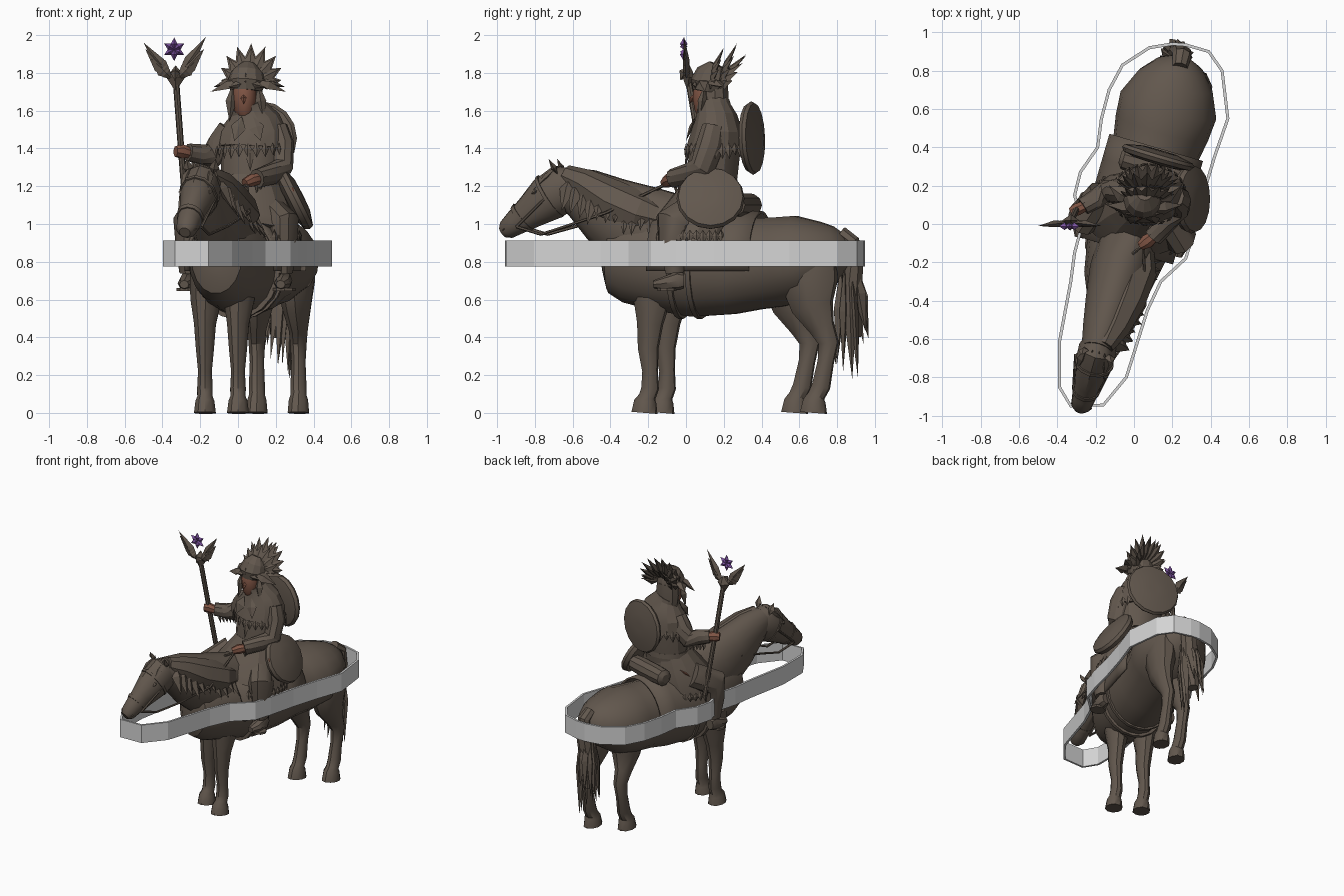
import bpy, bmesh, math, random
from mathutils import Vector as V
random.seed(4)

def material(name, rgb):
    m = bpy.data.materials.new(name)
    m.diffuse_color = (*rgb, 1)
    return m

BROWN = material("umber brown", (0.122, 0.096, 0.075))
SKIN = material("red brown skin", (0.215, 0.090, 0.058))
PURPLE = material("violet crystal", (0.21, 0.09, 0.36))
GREY = material("light grey", (0.66, 0.66, 0.66))
ACROSS = V((0.96, -0.28, 0))          # sideways direction of the turned horse
ALONG = V((0.28, 0.96, 0))

def finish(name, bm, mat, angle=35):
    bmesh.ops.recalc_face_normals(bm, faces=bm.faces)
    me = bpy.data.meshes.new(name)
    bm.to_mesh(me)
    bm.free()
    me.materials.append(mat)
    ob = bpy.data.objects.new(name, me)
    bpy.context.collection.objects.link(ob)
    if angle:
        me.shade_smooth()
        me.set_sharp_from_angle(angle=math.radians(angle))
    return ob

def loft(name, pts, mat=BROWN, n=12, side=ACROSS, angle=35):
    """Skin ellipses (x, y, z, half width, half depth) along a path."""
    bm, rings = bmesh.new(), []
    for i, p in enumerate(pts):
        t = (V(pts[min(i + 1, len(pts) - 1)][:3]) - V(pts[max(i - 1, 0)][:3])).normalized()
        s = V(side)
        s = (s - t * t.dot(s)).normalized()
        u = t.cross(s)
        rings.append([bm.verts.new(V(p[:3]) + s * p[3] * math.cos(a) + u * p[4] * math.sin(a))
                      for a in [math.tau * k / n for k in range(n)]])
    for r, q in zip(rings, rings[1:]):
        for k in range(n):
            bm.faces.new((r[k], r[(k + 1) % n], q[(k + 1) % n], q[k]))
    bm.faces.new(rings[0])
    bm.faces.new(rings[-1])
    return finish(name, bm, mat, angle)

def horse(pts):
    return [(0.29 * y, y, z, a, b) for y, z, a, b in pts]

def tube(name, pts, r, mat=BROWN, n=6, side=(0.8, 0.1, 0.6)):
    return loft(name, [(*p, r, r) for p in pts], mat, n, side)

def blades(name, items, mat=BROWN):
    """Faceted leaf shapes: (base, tip, width, thickness, face direction)."""
    bm = bmesh.new()
    for b, e, w, th, d in items:
        b, e, d = V(b), V(e), V(d)
        ax = (e - b).normalized()
        s = ax.cross(d).normalized()
        f = s.cross(ax)
        m = b.lerp(e, 0.45)
        mid = [bm.verts.new(m + o) for o in (s * w, f * th, -s * w, -f * th)]
        vb, ve = bm.verts.new(b), bm.verts.new(e)
        for k in range(4):
            bm.faces.new((vb, mid[k], mid[(k + 1) % 4]))
            bm.faces.new((ve, mid[(k + 1) % 4], mid[k]))
    return finish(name, bm, mat, 0)

def disc(name, c, normal, r, t, side, n=16):
    c, nn = V(c), V(normal).normalized()
    prof = [(-t, .6 * r), (-t * .6, .93 * r), (0, r), (t * .5, .95 * r), (t, .5 * r), (t * 1.05, .03)]
    return loft(name, [(*(c + nn * h), q, q) for h, q in prof], BROWN, n, side, 30)

# horse trunk, neck and head
loft("horse_body", horse([(.86, .90, .05, .05), (.82, .88, .13, .12), (.75, .85, .20, .17),
     (.62, .82, .26, .23), (.50, .80, .25, .24), (.38, .79, .228, .245), (.25, .78, .235, .26),
     (.05, .78, .232, .275), (-.15, .80, .21, .26), (-.30, .82, .18, .24), (-.39, .83, .14, .20),
     (-.43, .83, .07, .11)]), n=18)
loft("horse_neck", horse([(-.06, .90, .16, .26), (-.26, .985, .16, .235), (-.42, 1.075, .135, .19),
     (-.55, 1.165, .11, .14), (-.66, 1.215, .085, .095)]), n=14)
loft("horse_head", horse([(-.56, 1.21, .06, .08), (-.65, 1.19, .10, .13), (-.74, 1.13, .096, .122),
     (-.83, 1.06, .072, .09), (-.905, 1.005, .062, .068), (-.95, .97, .054, .054),
     (-.972, .955, .03, .03)]), n=12)
ears, eyes = [], []
for s in (-1, 1):
    c = V((-.195, -.66, 1.26)) + ACROSS * .065 * s
    ears.append((c, c + V((0, -.045, .085)) + ACROSS * .015 * s, .028, .016, (0, -1, 0)))
    e = V((-.225, -.775, 1.17)) + ACROSS * .080 * s
    eyes.append((e + V((0, .02, .012)), e + V((0, -.025, -.012)), .014, .014, ACROSS))
    n = V((-.275, -.94, .98)) + ACROSS * .047 * s
    eyes.append((n, n + V((0, -.02, -.015)), .008, .012, ACROSS))
blades("horse_ears", ears)
blades("horse_eyes_and_nostrils", eyes)

# mane lying on the right of the neck, forelock
loft("mane_mass", [(.29 * y + d, y, z, a, b) for y, z, d, a, b in ((-.64, 1.255, .03, .05, .06),
     (-.54, 1.21, .05, .085, .085), (-.40, 1.12, .065, .11, .12), (-.24, 1.05, .07, .12, .12),
     (-.12, 1.02, .05, .09, .08))], n=8, angle=15)
locks = []
for i in range(11):
    t = i / 10
    c = V((0, -.60 + .42 * t, 1.275 - .11 * t))
    c.x = .29 * c.y + .05
    e = c + ACROSS * (.10 + .05 * t + .02 * random.random()) + V((0, -.03 + .06 * t, -.20 - .06 * random.random()))
    locks.append((c, e, .045, .03, (.8, -.2, .6)))
for d in (-.05, -.015, .02, .05):
    c = V((-.2, -.66, 1.31)) + ACROSS * d
    locks.append((c, c + V((-.03, -.13, -.13)) + ACROSS * d * .5, .025, .018, (0, -1, .6)))
blades("horse_mane", locks)

# tail
loft("tail_root", [(.24, .82, .95, .04, .04), (.25, .88, .91, .05, .04), (.245, .89, .78, .06, .05),
     (.22, .87, .58, .065, .06), (.21, .89, .40, .04, .04)], n=8, angle=20)
blades("tail_hair", [((.235 + .05 * math.cos(i * 2.4), .86 + .04 * math.sin(i * 2.4), .80),
                      (.205 + .07 * math.cos(i * 2.4), .88 + .09 * math.sin(i * 2.4), .18 + .035 * (i * 5 % 8)),
                      .035, .025, (math.cos(i), math.sin(i), 0)) for i in range(12)])

# horse legs with hooves
for name, x, y in (("right", .0, -.20), ("left", -.175, -.11)):
    loft("front_leg_" + name, [(x + .01, y + .04, .78, .09, .13), (x + .005, y + .02, .60, .085, .10),
         (x, y + .01, .47, .06, .07), (x, y, .34, .05, .055), (x, y + .01, .22, .038, .042),
         (x, y + .01, .13, .043, .047), (x, y - .005, .085, .042, .045), (x, y - .015, .06, .052, .06),
         (x, y - .02, 0, .06, .07)], n=10)
for name, x, y, d in (("right", .32, .69, -.015), ("left", .10, .59, .02)):
    loft("hind_leg_" + name, [(x + d, y - .03, .86, .09, .14), (x + d, y - .04, .70, .10, .16),
         (x + d / 2, y - .02, .56, .075, .115), (x, y + .03, .45, .052, .07), (x, y + .065, .37, .045, .055),
         (x, y + .05, .27, .039, .044), (x, y + .025, .14, .044, .05), (x, y, .09, .044, .046),
         (x, y - .01, .065, .053, .06), (x, y - .015, 0, .058, .073)], n=10)

# saddle blanket draped over the back
bm, rows = bmesh.new(), []
for y in (-.14, 0, .13, .27, .40):
    row = []
    for k in range(17):
        a = math.radians(-8 + 196 * k / 16)
        p = V((.29 * y, y, .79)) + ACROSS * .255 * math.cos(a)
        row.append(bm.verts.new(p + V((0, 0, .28 * math.sin(a)))))
    rows.append(row)
for r, q in zip(rows, rows[1:]):
    for k in range(16):
        bm.faces.new((r[k], r[k + 1], q[k + 1], q[k]))
mod = finish("saddle_blanket", bm, BROWN).modifiers.new("thickness", "SOLIDIFY")
mod.thickness = .015

# girth straps, bridle and reins
for i, y in enumerate((-.04, .06)):
    loft("girth_strap_%d" % i, horse([(y, .782, .245, .285), (y + .025, .782, .245, .285)]), n=20)
loft("bridle_noseband", horse([(-.86, 1.040, .074, .087), (-.877, 1.026, .071, .082)]), n=12)
loft("bridle_browband", horse([(-.715, 1.150, .105, .13), (-.73, 1.14, .104, .128)]), n=12)
for s in (-1, 1):
    c = V((-.255, -.88, .985)) + ACROSS * .064 * s
    tube("rein_%d" % s, [c, c + V((.04, .13, -.04)), V((-.15, -.6, .99)) + ACROSS * .10 * s,
         V((-.09, -.38, 1.06)) + ACROSS * .155 * s, V((.05, -.11, 1.21))], .008)
    tube("cheek_strap_%d" % s, [c, c + V((.045, .17, .16)) + ACROSS * .035 * s], .008)

# bedroll tied behind the saddle
c = V((.10, .30, 1.10))
loft("bedroll", [(*(c + ACROSS * d), r, r) for d, r in
     ((-.18, .03), (-.16, .06), (-.08, .065), (.08, .065), (.16, .06), (.18, .03))], n=10, side=ALONG)

# rider coat, cape and belt
X = (1, 0, 0)
loft("coat_skirt", [(.07, .13, 1.24, .15, .13), (.06, .11, 1.12, .22, .18), (.04, .075, 1.0, .275, .23),
     (.035, .055, .94, .29, .24)], n=14, side=X, angle=20)
loft("coat_torso", [(.07, .13, 1.15, .165, .14), (.07, .14, 1.25, .16, .135), (.075, .15, 1.38, .165, .14),
     (.08, .16, 1.49, .16, .125), (.06, .15, 1.58, .08, .08), (.045, .13, 1.62, .06, .06)], n=14, side=X, angle=25)
loft("belt", [(.07, .13, 1.20, .172, .148), (.07, .13, 1.235, .168, .145)], n=14, side=X)
loft("shoulder_cape", [(.075, .155, 1.40, .19, .155), (.08, .165, 1.49, .182, .14), (.075, .16, 1.56, .145, .115),
     (.06, .15, 1.61, .10, .092), (.05, .145, 1.635, .088, .09)], n=14, side=X, angle=20)

def hem(name, cx, cy, z, a, b, length, n):
    items = []
    for k in range(n):
        t = math.tau * k / n
        o = V((a * math.cos(t), b * math.sin(t), 0))
        p = V((cx, cy, z)) + o
        items.append((p + V((0, 0, .03)), p + o * .04 - V((0, 0, length * (.7 + .5 * random.random()))), .022, .008, o))
    blades(name, items)

hem("cape_fringe", .075, .155, 1.40, .19, .155, .05, 26)
hem("skirt_fringe", .035, .055, .94, .29, .24, .05, 44)
blades("collar_flaps", [((.05 + .03 * s, .05, 1.57), (.05 + .07 * s, .0, 1.44), .04, .012, (0, -1, .3)) for s in (-1, 1)]
       + [((.06, .03, 1.47), (.065, -.01, 1.28), .03, .012, (0, -1, 0))])

# rider arms, hands, legs and boots
loft("left_arm", [(.20, .15, 1.51, .06, .07), (.225, .13, 1.42, .07, .08), (.225, .09, 1.30, .065, .075),
     (.18, .02, 1.265, .055, .06), (.10, -.07, 1.24, .05, .052)], n=10, side=(.8, .6, .1), angle=25)
loft("right_arm", [(-.04, .16, 1.50, .06, .07), (-.09, .17, 1.42, .065, .075), (-.14, .17, 1.36, .06, .07),
     (-.20, .13, 1.37, .05, .055), (-.265, .09, 1.38, .045, .048)], n=10, side=(.3, .9, .3), angle=25)
loft("left_hand", [(.11, -.06, 1.24, .03, .03), (.07, -.09, 1.23, .04, .035), (.035, -.115, 1.215, .025, .025)], SKIN, 8, (.6, -.6, .5))
loft("right_hand", [(-.255, .095, 1.375, .03, .03), (-.30, .075, 1.385, .034, .04), (-.33, .06, 1.385, .025, .03)], SKIN, 8, (.3, .9, .2))
blades("sleeve_fringe", [(V((.215, .06, 1.26)).lerp(V((.10, -.06, 1.21)), i / 6) + V((0, 0, .03)),
       V((.215, .07, 1.17)).lerp(V((.10, -.05, 1.15)), i / 6), .014, .006, (.6, -.6, 0)) for i in range(7)]
       + [((-.14 - .02 * i, .17 - .012 * i, 1.34), (-.13 - .02 * i, .18 - .012 * i, 1.27), .014, .006, (0, 1, 0)) for i in range(6)])
for s, x, y in (("left", .245, -.07), ("right", -.265, .03)):
    loft(s + "_leg", [(x * .6, y + .12, 1.08, .09, .09), (x, y, 1.0, .085, .10), (x, y, .88, .065, .075),
         (x, y + .01, .74, .045, .05)], n=10, side=X)
    loft(s + "_boot", [(x, y + .06, .70, .03, .04), (x, y + .03, .70, .043, .05), (x - .01, y - .05, .685, .045, .035),
         (x - .02, y - .10, .68, .025, .022)], n=8, side=X)
    loft(s + "_stirrup", [(x, y - .03, .645, .06, .05), (x, y - .03, .66, .06, .05)], n=8, side=X)

# rider head, hair and face
loft("face", [(.035, .10, 1.575, .035, .04), (.035, .10, 1.60, .055, .055), (.035, .105, 1.66, .063, .07),
     (.035, .11, 1.72, .063, .07), (.035, .12, 1.77, .04, .05)], SKIN, 12, X)
blades("nose", [((.03, .045, 1.69), (.03, .02, 1.635), .016, .014, (0, -1, 0))], SKIN)
loft("hair", [(.05, .165, 1.56, .085, .06), (.045, .155, 1.66, .088, .075), (.045, .15, 1.74, .08, .075)], n=10, side=X)
blades("braids", [((.04 + .068 * s, .10, 1.74), (.045 + .09 * s, .07, 1.54), .03, .025, (0, -1, 0)) for s in (-1, 1)])

# feathered headdress
loft("headdress_cap", [(.042, .12, 1.705, .085, .085), (.045, .125, 1.75, .10, .10), (.05, .14, 1.80, .085, .085),
     (.055, .16, 1.845, .04, .04)], n=12, side=X, angle=20)
feathers = []
for i in range(9):
    t = math.radians(6 + 168 * i / 8)
    r = .15 + .055 * math.sin(t)
    for y, lean, k in ((.12, .08, .92), (.17, .10, 1.03), (.18, .14, .75)):
        feathers.append(((.06 + .04 * math.cos(t), y, 1.74 + .03 * math.sin(t)),
                         (.07 + r * k * math.cos(t), y + lean * (.4 + .6 * math.sin(t)), 1.745 + r * k * math.sin(t)),
                         .04, .014, (0, -1, .2)))
for s in (-1, 1):
    feathers += [((.05 + .03 * s, .07, 1.765), (.055 + .20 * s, .10, 1.70), .04, .025, (0, -.5, .8)),
                 ((.05 + .06 * s, .12, 1.765), (.06 + .19 * s, .20, 1.725), .045, .02, (0, -.2, .9)),
                 ((.045, .045, 1.75), (.045 + .10 * s, .055, 1.725), .022, .015, (0, -1, 0))]
feathers.append(((.04, .05, 1.72), (.04, .035, 1.80), .03, .015, (0, -1, 0)))
blades("headdress_feathers", feathers)

# back shield and side drum
disc("back_shield", (.125, .35, 1.455), (.28, .96, .03), .195, .035, ACROSS)
disc("side_drum", (.30, .13, 1.135), (.89, 0, .45), .18, .045, (0, 1, 0))
blades("drum_marks", [((.285 + d, -.035 + d, 1.20 - 2 * d), (.305 + d, -.035 + d, 1.14 - 2 * d), .012, .004, (.3, -1, .2))
                      for d in (0, .05)], SKIN)
blades("coat_trim", [((-.17, .185, 1.03 + h), (-.105, .225, 1.08 + h), .008, .008, (-.7, .7, .3)) for h in (0, .05)], SKIN)

# winged staff with a crystal star
tube("staff", [(-.265, .15, .95), (-.30, .078, 1.38), (-.33, .01, 1.78)], .017, n=8, side=X)
wings = [((-.33, .02, 1.84), (-.33, .01, 1.70), .05, .035, (0, -1, 0)),
         ((-.33, .01, 1.83), (-.335, -.03, 1.76), .03, .025, (1, 0, 0))]
for s in (-1, 1):
    for dx, dz, w in ((.165, .215 if s > 0 else .185, .03), (.155, .15, .04), (.125, .10, .038), (.09, .065, .028)):
        wings.append(((-.335 + .01 * s, .01, 1.765), (-.335 + dx * s, -.01, 1.775 + dz), w, .018, (0, -1, .1)))
blades("staff_wings", wings)
star = V((-.338, -.012, 1.925))
blades("crystal_star", [(star, star + V((math.sin(a), 0, math.cos(a))) * .062, .018, .02, (0, -1, 0))
                        for a in [math.tau * k / 6 for k in range(6)]], PURPLE)

# grey outline band around the horse
path = [(-.39, -.62), (-.39, -.85), (-.33, -.95), (-.16, -.945), (-.04, -.8), (.07, -.45), (.14, -.3), (.27, -.18),
        (.31, -.05), (.36, .15), (.42, .35), (.49, .55), (.46, .8), (.39, .9), (.27, .935), (.2, .94), (.08, .92),
        (-.06, .83), (-.13, .7), (-.17, .55), (-.19, .4), (-.28, .27), (-.31, .15), (-.27, 0), (-.31, -.15), (-.33, -.3)]
bm = bmesh.new()
lo, hi = [[bm.verts.new((x, y, z)) for x, y in path] for z in (.775, .912)]
for k in range(len(path)):
    j = (k + 1) % len(path)
    bm.faces.new((lo[k], lo[j], hi[j], hi[k]))
mod = finish("outline_band", bm, GREY, 0).modifiers.new("thickness", "SOLIDIFY")
mod.thickness, mod.offset = .016, 0
